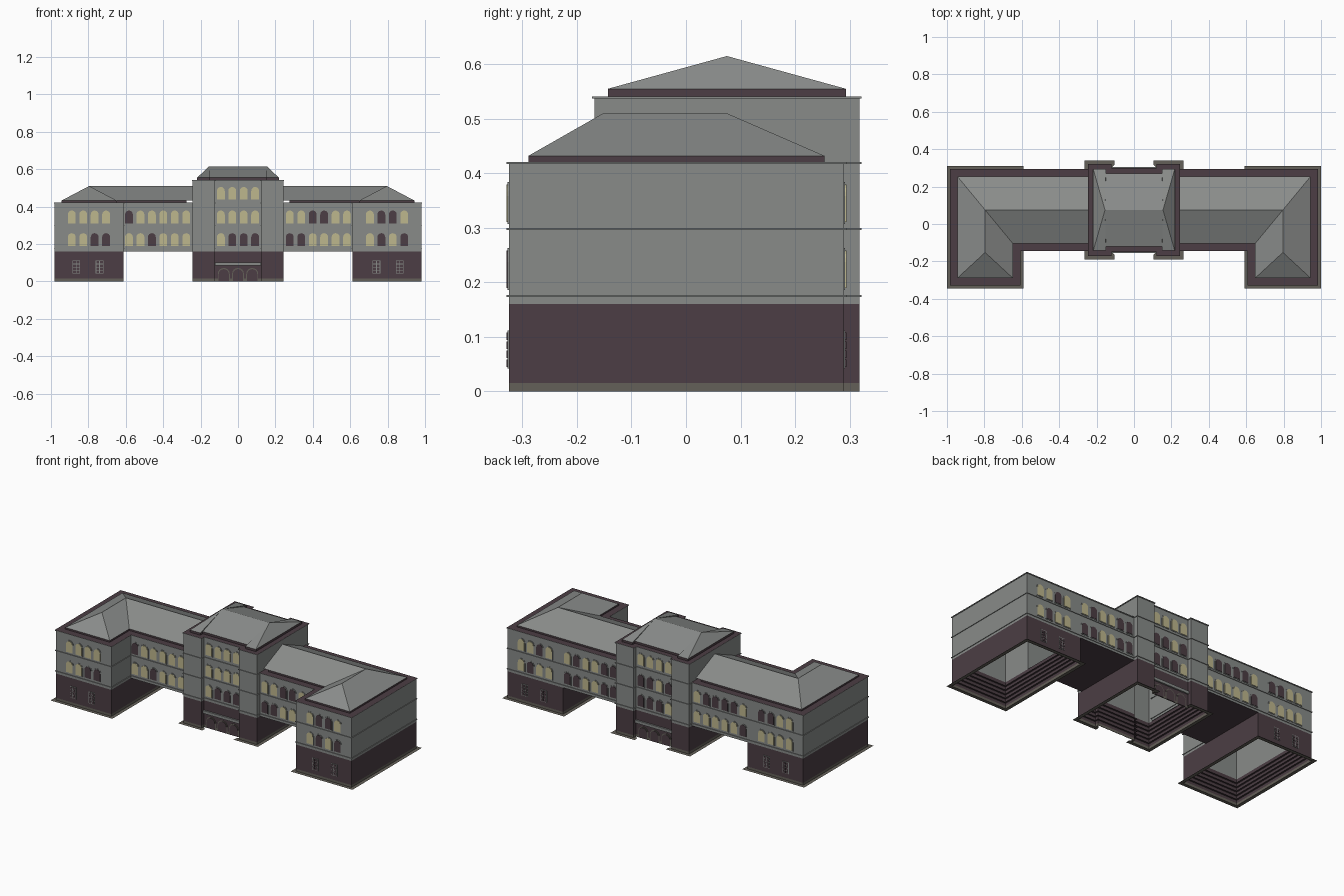
import bpy, bmesh, math, random

if "Cube" in bpy.data.objects:
    bpy.data.objects.remove(bpy.data.objects["Cube"])
random.seed(4)

def mat(name, c):
    m = bpy.data.materials.new(name)
    m.diffuse_color = (*c, 1)
    m.use_nodes = True
    m.node_tree.nodes["Principled BSDF"].inputs["Base Color"].default_value = m.diffuse_color
    return m

MATS = [mat("wall_grey", (.246, .258, .25)), mat("maroon_stone", (.072, .048, .058)),
        mat("pale_yellow_glass", (.515, .474, .27)), mat("plinth_brown", (.127, .117, .098)),
        mat("roof_grey", (.255, .265, .258))]
WALL, MAROON, YELLOW, BROWN, ROOF = range(5)

def finish(name, bm):
    me = bpy.data.meshes.new(name)
    bm.to_mesh(me)
    bm.free()
    for m in MATS:
        me.materials.append(m)
    ob = bpy.data.objects.new(name, me)
    bpy.context.collection.objects.link(ob)

def face(bm, pts, m, up=False):
    f = bm.faces.new([bm.verts.new(p) for p in pts])
    f.material_index = m
    if up:
        f.normal_update()
        if f.normal.z < 0:
            f.normal_flip()

def offset(o, d):
    # mitred offset of a counter-clockwise right-angled outline
    res, n = [], len(o)
    for i in range(n):
        x, y = o[i]
        for a, b in ((o[i - 1], o[i]), (o[i], o[(i + 1) % n])):
            l = math.hypot(b[0] - a[0], b[1] - a[1])
            x += d * (b[1] - a[1]) / l
            y -= d * (b[0] - a[0]) / l
        res.append((x, y))
    return res

def walls(bm, o, z0, z1, m):
    for i in range(len(o)):
        a, b = o[i], o[(i + 1) % len(o)]
        face(bm, [(*a, z0), (*b, z0), (*b, z1), (*a, z1)], m)

def flat_ring(bm, o, d0, d1, z, m, skip=()):
    p, q = offset(o, d0), offset(o, d1)
    for i in range(len(o)):
        if i not in skip:
            j = (i + 1) % len(o)
            face(bm, [(*p[i], z), (*q[i], z), (*q[j], z), (*p[j], z)], m, True)

def ledge(bm, o, z, h, d, m):
    walls(bm, offset(o, d), z, z + h, m)
    flat_ring(bm, o, 0, d, z, m)
    flat_ring(bm, o, 0, d, z + h, m)

def side(o, s):
    return o if s > 0 else [(-x, y) for x, y in reversed(o)]

def base(bm, o, skip=()):
    # plinth strip, ground skirt, stone storey and inner courses
    walls(bm, o, 0, .015, BROWN)
    flat_ring(bm, o, 0, .021, .001, BROWN, skip)
    walls(bm, o, .015, .16, MAROON)
    for z in (.03, .055, .08, .105, .13):
        flat_ring(bm, o, -.012, -.002, z, MAROON)

WING = [(.612, -.325), (.98, -.325), (.98, .29), (.612, .29)]
UPPER = [(.24, -.14), (.612, -.14), (.612, -.325), (.98, -.325), (.98, .29), (.24, .29)]
H = [(-.243, -.168), (-.125, -.168), (-.125, -.145), (.125, -.145), (.125, -.168), (.243, -.168),
     (.243, .318), (.125, .318), (.125, .295), (-.125, .295), (-.125, .318), (-.243, .318)]

for s, tag in ((-1, "left"), (1, "right")):
    bm = bmesh.new()
    base(bm, side(WING, s))
    finish(tag + "_wing_base", bm)

    # upper storeys of end wing and linking range
    o = side(UPPER, s)
    bm = bmesh.new()
    walls(bm, o, .16, .42, WALL)
    face(bm, [(s * x, y, .16) for x, y in ((.24, -.14), (.24, .29), (.612, .29), (.612, -.14))], MAROON)
    for z in (.173, .296, .417):
        ledge(bm, o, z, .004, .004, WALL)
    finish(tag + "_upper_walls", bm)

    # gutter, fascia and L-shaped hipped roof
    bm = bmesh.new()
    flat_ring(bm, o, -.036, .004, .422, MAROON)
    walls(bm, offset(o, -.036), .42, .432, MAROON)
    a, b, c, d, e, f = ((.24, -.104), (.648, -.104), (.648, -.289), (.944, -.289), (.944, .254), (.24, .254))
    g, h, i = (.24, .075), (.796, .075), (.796, -.152)
    for quad in ((a, b, h, g), (b, c, i, h), (c, d, i), (d, e, h, i), (e, f, g, h)):
        face(bm, [(s * p[0], p[1], .51 if p in (g, h, i) else .432) for p in quad], ROOF, True)
    finish(tag + "_roof", bm)

# central pavilion
bm = bmesh.new()
base(bm, H, (2, 8))
finish("pavilion_base", bm)
bm = bmesh.new()
walls(bm, H, .16, .54, WALL)
for z in (.173, .296, .417, .537):
    ledge(bm, H, z, .004, .004, WALL)
finish("pavilion_walls", bm)

# pavilion roof: centre slopes between two hipped ends
bm = bmesh.new()
flat_ring(bm, H, -.025, .004, .542, MAROON)
walls(bm, offset(H, -.025), .54, .555, MAROON)
for y in (-.12, .27):
    face(bm, [(-.155, y, .555), (.155, y, .555), (.155, .075, .615), (-.155, .075, .615)], ROOF, True)
for s in (-1, 1):
    top = (s * .155, .075, .615)
    c = [(s * .15, -.143, .555), (s * .218, -.143, .555), (s * .218, .293, .555), (s * .15, .293, .555)]
    for k in range(4):
        face(bm, [c[k], c[(k + 1) % 4], top], ROOF, True)
finish("pavilion_roof", bm)

def plate(bm, x, z, w, h, y, sg, t, m, arch=True):
    # thin panel standing on a wall, facing -y (sg=-1) or +y (sg=1)
    r = w / 2
    p = [(x - r, z), (x + r, z)]
    if arch:
        p += [(x + r * math.cos(k * math.pi / 8), z + h - r + r * math.sin(k * math.pi / 8)) for k in range(9)]
    else:
        p += [(x + r, z + h), (x - r, z + h)]
    if sg > 0:
        p.reverse()
    face(bm, [(a, y + sg * t, b) for a, b in p], m)
    for k in range(len(p)):
        a, b = p[k], p[(k + 1) % len(p)]
        face(bm, [(a[0], y, a[1]), (b[0], y, b[1]), (b[0], y + sg * t, b[1]), (a[0], y + sg * t, a[1])][::-1], m)

def window(bm, x, z, y, sg, lit):
    plate(bm, x, z - .004, .052, .077, y, sg, .002, WALL)
    plate(bm, x, z, .042, .068, y, sg, .004, YELLOW if lit else MAROON)

# window rows: centre x, count, front y, back y, floors, lit pattern of the front by floor
ROWS = [("left_wing", -.797, 4, -.325, .29, ("1100", "1111")),
        ("left_range", -.43, 6, -.14, .29, ("110111", "011111")),
        ("pavilion", 0, 4, -.145, .295, ("1000", "1111", "1111")),
        ("right_range", .43, 6, -.14, .29, ("001111", "110011")),
        ("right_wing", .797, 4, -.325, .29, ("1010", "1001"))]
for name, cx, n, yf, yb, floors in ROWS:
    bm = bmesh.new()
    for z, pattern in zip((.19, .311, .437), floors):
        for k in range(n):
            x = cx + (k - (n - 1) / 2) * .0612
            window(bm, x, z, yf, -1, pattern[k] == "1")
            window(bm, x, z, yb, 1, random.random() < .55)
    finish(name + "_windows", bm)

# barred windows in the stone storey
bm = bmesh.new()
for s in (-1, 1):
    for x in (.74, .865):
        for y, sg in ((-.325, -1), (.29, 1)):
            plate(bm, s * x, .042, .042, .07, y, sg, .002, WALL, False)
            for k in range(8):
                plate(bm, s * x + (k % 2 - .5) * .019, .045 + k // 2 * .0165, .015, .0135, y, sg, .004, MAROON, False)
finish("base_windows", bm)

# entrance doors and the band above them, front and back
bm = bmesh.new()
for y, sg in ((-.145, -1), (.295, 1)):
    plate(bm, 0, .085, .248, .017, y, sg, .009, WALL, False)
    for k in (-1, 0, 1):
        plate(bm, k * .076, .002, .064, .07, y, sg, .002, BROWN)
        plate(bm, k * .076, .002, .054, .064, y, sg, .004, MAROON)
finish("entrance_doors", bm)
